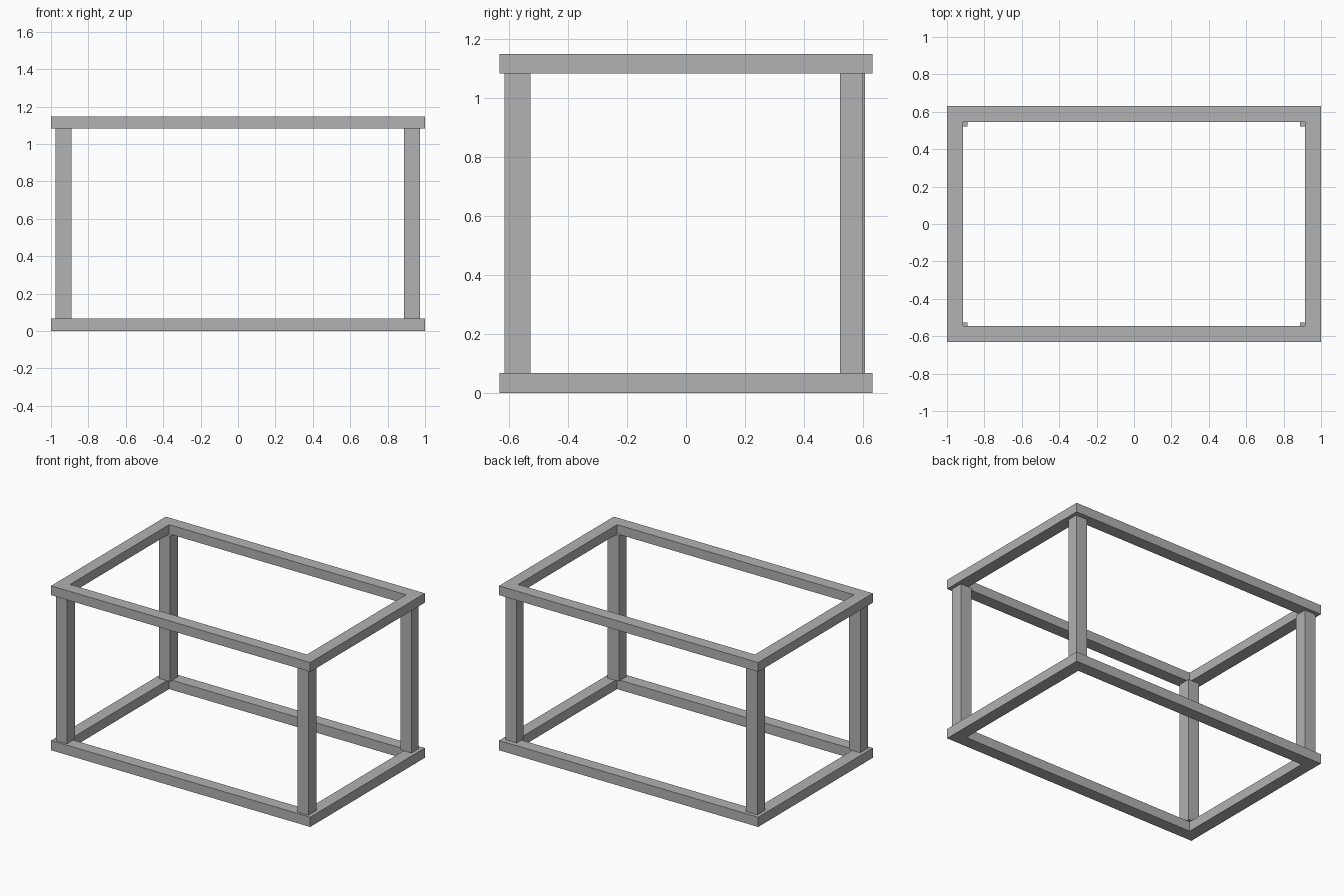
import bpy
import bmesh

cube = bpy.data.objects.get("Cube")
if cube:
    bpy.data.objects.remove(cube, do_unlink=True)

# Single grey finish
GREY = (0.445, 0.445, 0.445, 1)
grey = bpy.data.materials.new("plain grey")
grey.use_nodes = True
grey.diffuse_color = GREY
grey.node_tree.nodes["Principled BSDF"].inputs["Base Color"].default_value = GREY


def add_object(name, bm):
    bmesh.ops.recalc_face_normals(bm, faces=bm.faces)
    mesh = bpy.data.meshes.new(name)
    bm.to_mesh(mesh)
    bm.free()
    mesh.materials.append(grey)
    obj = bpy.data.objects.new(name, mesh)
    bpy.context.collection.objects.link(obj)
    return obj


def ring_frame(name, half_x, half_y, width, z0, z1):
    """Rectangular frame: a rectangular section swept round four corners."""
    bm = bmesh.new()
    section = [(0, z0), (0, z1), (width, z1), (width, z0)]
    loops = []
    for sx, sy in [(-1, -1), (1, -1), (1, 1), (-1, 1)]:
        loops.append([bm.verts.new((sx * (half_x - d), sy * (half_y - d), z))
                      for d, z in section])
    for i in range(4):
        a, b = loops[i], loops[(i + 1) % 4]
        for j in range(4):
            k = (j + 1) % 4
            bm.faces.new((a[j], b[j], b[k], a[k]))
    return add_object(name, bm)


def post(name, x0, x1, y0, y1, z0, z1):
    bm = bmesh.new()
    bmesh.ops.create_cube(bm, size=1)
    for v in bm.verts:
        v.co.x = x0 if v.co.x < 0 else x1
        v.co.y = y0 if v.co.y < 0 else y1
        v.co.z = z0 if v.co.z < 0 else z1
    return add_object(name, bm)


# Bottom and top frames
BASE_TOP, TOP_UNDERSIDE, HEIGHT = 0.068, 1.082, 1.147
ring_frame("bottom_frame", 1.0, 0.632, 0.086, 0, BASE_TOP)
ring_frame("top_frame", 1.0, 0.632, 0.086, TOP_UNDERSIDE, HEIGHT)

# Corner posts, set in from the outer edge
for side, xs in (("left", (0.888, 0.974)), ("right", (-0.976, -0.89))):
    for end, ys in (("front", (-0.615, -0.527)), ("back", (0.521, 0.607))):
        if (side, end) == ("left", "back"):
            ys = (0.521, 0.598)
        post(f"{end}_{side}_post", *xs, *ys, BASE_TOP, TOP_UNDERSIDE)
